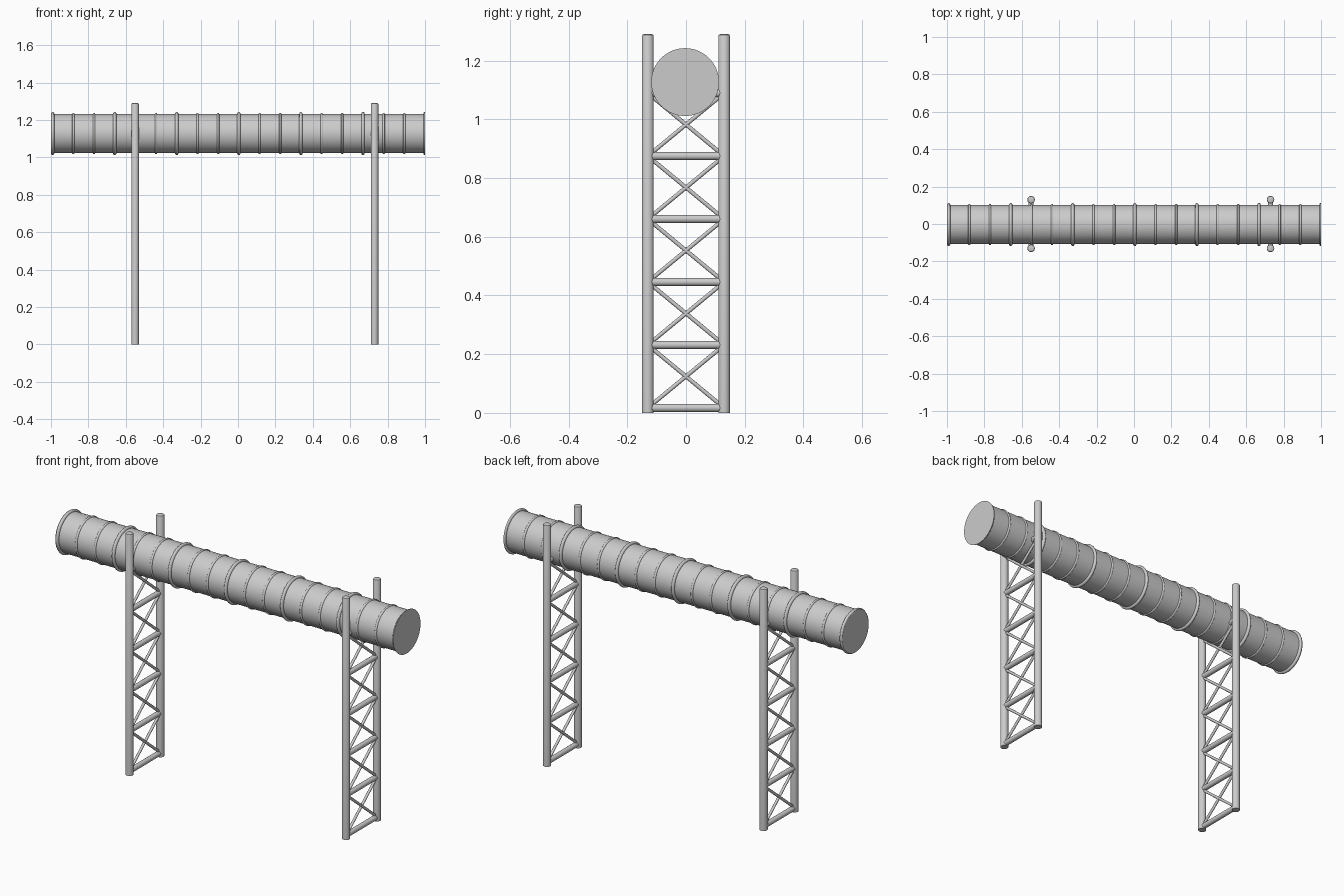
import bpy, bmesh, math
from mathutils import Vector

if "Cube" in bpy.data.objects:
    bpy.data.objects.remove(bpy.data.objects["Cube"])

def finish(name, bm, angle=35):
    bmesh.ops.recalc_face_normals(bm, faces=bm.faces)
    me = bpy.data.meshes.new(name)
    bm.to_mesh(me)
    bm.free()
    ob = bpy.data.objects.new(name, me)
    bpy.context.collection.objects.link(ob)
    bpy.ops.object.select_all(action='DESELECT')
    ob.select_set(True)
    bpy.context.view_layer.objects.active = ob
    bpy.ops.object.shade_smooth_by_angle(angle=math.radians(angle))
    return ob

def lathe(name, profile, origin, axis, n):
    """Closed solid of revolution from (distance along axis, radius) pairs."""
    bm = bmesh.new()
    axis = Vector(axis).normalized()
    u = axis.orthogonal().normalized()
    v = axis.cross(u)
    rings = []
    for d, r in profile:
        rings.append([bm.verts.new(Vector(origin) + axis * d
                      + (u * math.cos(2 * math.pi * i / n) + v * math.sin(2 * math.pi * i / n)) * r)
                      for i in range(n)])
    for a, b in zip(rings, rings[1:]):
        for i in range(n):
            j = (i + 1) % n
            bm.faces.new((a[i], a[j], b[j], b[i]))
    bm.faces.new(rings[0])
    bm.faces.new(rings[-1])
    return finish(name, bm)

def rod(name, a, b, r, n=20):
    d = Vector(b) - Vector(a)
    return lathe(name, [(0, r), (d.length, r)], a, d, n)

# Ribbed pipe: every third rib is a larger joint ring, ends are capped on a ring
R, PIPE_Y, PIPE_Z = 0.105, -0.003, 1.127
FIRST, STEP = -0.991, 1.991 / 18
profile = []
for k in range(19):
    c = FIRST + k * STEP
    w, h = (0.009, 0.0105) if k % 3 == 0 else (0.006, 0.005)
    for s in range(9):
        t = math.pi * s / 8
        x = c - w * math.cos(t)
        if x <= 1.0001:
            profile.append((x, R + h * math.sin(t)))
profile[0] = (-1.0, R + 0.006)
lathe("ribbed_pipe", profile, (0, PIPE_Y, PIPE_Z), (1, 0, 0), 64)

# Two trestle supports
POST_Y, POST_R, TOP = 0.13, 0.02, 1.29
LEVELS = [0.017 + 0.2145 * i for i in range(6)]
for label, x in (("left", -0.55), ("right", 0.73)):
    # Posts with softened tops
    for side, y in (("front", -POST_Y), ("back", POST_Y)):
        lathe(f"{label}_{side}_post",
              [(0, POST_R), (TOP - 0.006, POST_R), (TOP - 0.002, POST_R - 0.002), (TOP, POST_R - 0.006)],
              (x, y, 0), (0, 0, 1), 32)
    # Horizontal rungs
    for i, z in enumerate(LEVELS):
        rod(f"{label}_rung_{i}", (x, -POST_Y, z), (x, POST_Y, z), 0.0138)
    # Crossed braces
    for i, (lo, hi) in enumerate(zip(LEVELS, LEVELS[1:])):
        for s, tag in ((1, "a"), (-1, "b")):
            rod(f"{label}_brace_{i}{tag}", (x, -s * POST_Y, lo), (x, s * POST_Y, hi), 0.007, 16)
